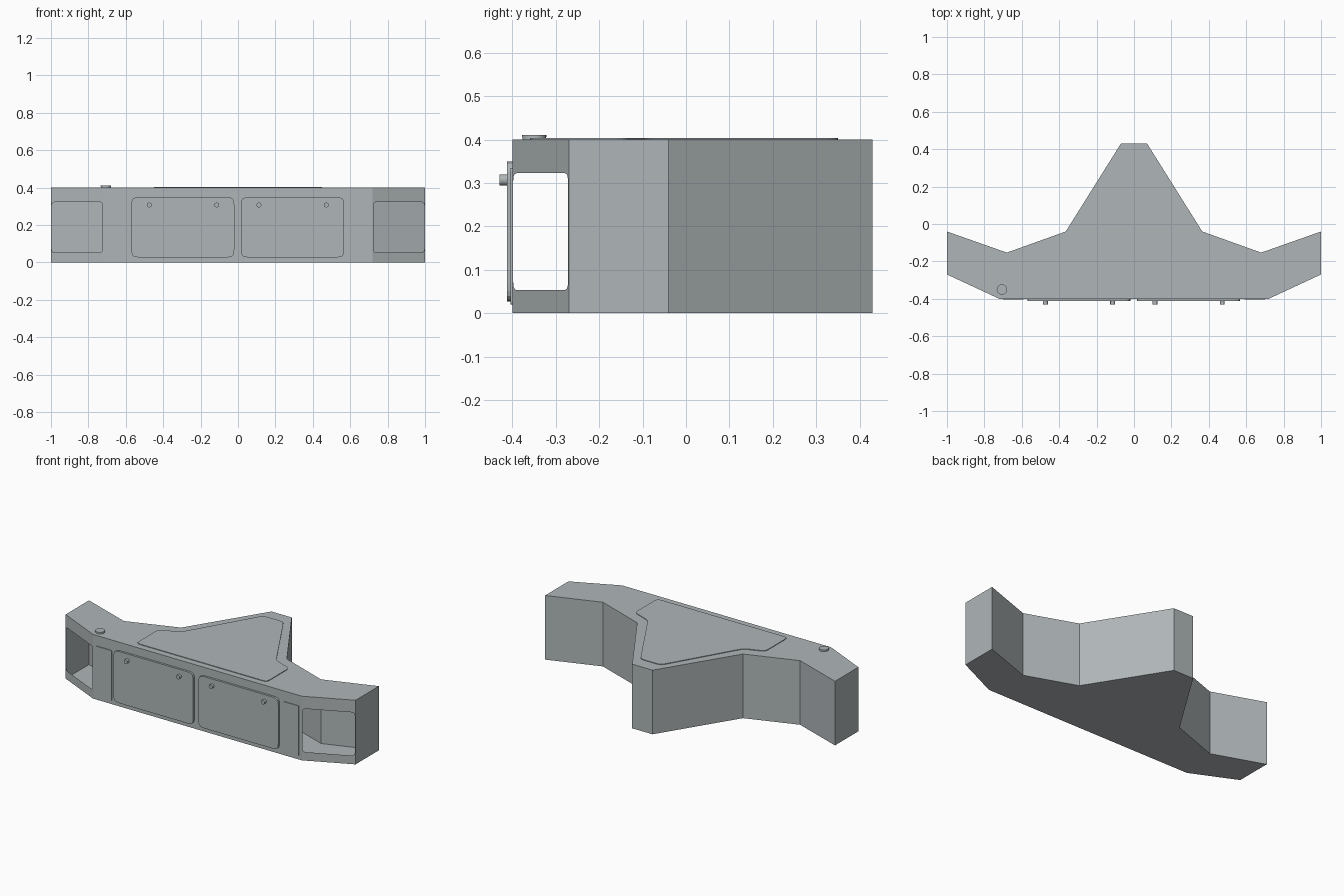
import bpy, bmesh, math
from mathutils import Vector

if "Cube" in bpy.data.objects:
    bpy.data.objects.remove(bpy.data.objects["Cube"])

H = 0.40
GREY = bpy.data.materials.new("slate_grey")
GREY.diffuse_color = (0.43, 0.47, 0.48, 1)
GREY.use_nodes = True
GREY.node_tree.nodes["Principled BSDF"].inputs["Base Color"].default_value = GREY.diffuse_color


def make_object(name, bm):
    bmesh.ops.remove_doubles(bm, verts=bm.verts[:], dist=1e-5)
    bmesh.ops.recalc_face_normals(bm, faces=bm.faces[:])
    me = bpy.data.meshes.new(name)
    bm.to_mesh(me)
    bm.free()
    me.materials.append(GREY)
    ob = bpy.data.objects.new(name, me)
    bpy.context.collection.objects.link(ob)
    return ob


def rounded(points, r, steps=5):
    """Round the corners of a 2D polygon with quadratic arcs."""
    out = []
    n = len(points)
    for i in range(n):
        p = Vector(points[i])
        a = p + (Vector(points[i - 1]) - p).normalized() * r
        b = p + (Vector(points[(i + 1) % n]) - p).normalized() * r
        for k in range(steps + 1):
            t = k / steps
            w = 2 * t * (1 - t) * 1.17   # weighted towards a circular arc
            q = (a * (1 - t) ** 2 + b * t ** 2) * ((1 - w) / (1 - 2 * t * (1 - t))) + p * w
            out.append(q)
    return out


def plate(name, outline, to3d, offset):
    """Extrude a 2D outline placed in space by to3d."""
    bm = bmesh.new()
    f = bm.faces.new([bm.verts.new(to3d(p)) for p in outline])
    ext = bmesh.ops.extrude_face_region(bm, geom=[f], use_keep_orig=True)
    vs = [g for g in ext["geom"] if isinstance(g, bmesh.types.BMVert)]
    bmesh.ops.translate(bm, verts=vs, vec=offset)
    return make_object(name, bm)


def rect(x0, x1, z0, z1):
    return [(x0, z0), (x1, z0), (x1, z1), (x0, z1)]


def disc(name, loc, r, depth, rot=(0, 0, 0), sides=24):
    bpy.ops.mesh.primitive_cylinder_add(vertices=sides, radius=r, depth=depth,
                                        location=loc, rotation=rot)
    ob = bpy.context.object
    ob.name = name
    ob.data.materials.append(GREY)
    bpy.ops.object.shade_smooth_by_angle(angle=math.radians(30))
    return ob


# Hollow thin-walled tank body with rounded openings in the angled front faces
half = [(0.72, -0.40), (1.0, -0.27), (1.0, -0.04), (0.68, -0.153),
        (0.365, -0.04), (0.07, 0.43)]
outline = half + [(-x, y) for x, y in reversed(half)]
bm = bmesh.new()
low = [bm.verts.new((x, y, 0)) for x, y in outline]
top = [bm.verts.new((x, y, H)) for x, y in outline]
bm.faces.new(low)
bm.faces.new(top)
n = len(outline)
for i in range(n):
    j = (i + 1) % n
    wall = [low[i], low[j], top[j], top[i]]
    if i not in (0, n - 2):
        bm.faces.new(wall)
        continue
    a, b = Vector((*outline[i], 0)), Vector((*outline[j], 0))
    d = (b - a).normalized()
    length = (b - a).length
    loop = [bm.verts.new(a + d * p.x + Vector((0, 0, p.y)))
            for p in rounded(rect(0.004, length - 0.004, 0.053, 0.323), 0.024)]
    edges = []
    for ring in (wall, loop):
        for k in range(len(ring)):
            pair = (ring[k - 1], ring[k])
            edges.append(bm.edges.get(pair) or bm.edges.new(pair))
    bmesh.ops.triangle_fill(bm, use_beauty=True, use_dissolve=False, edges=edges)
make_object("body_shell", bm)

# Thin raised panel on the top
panel = [(0.45, -0.36), (0.45, -0.14), (0.33, -0.095), (0.07, 0.35)]
panel += [(-x, y) for x, y in reversed(panel)]
plate("top_panel", rounded(panel, 0.03), lambda p: (p[0], p[1], H), (0, 0, 0.004))


def on_front(p):
    return (p[0], -0.40, p[1])


# Front doors with round latches, and slim panels beside them
for side, x0, x1, latches in (("left", -0.57, -0.02, (-0.474, -0.114)),
                              ("right", 0.016, 0.567, (0.112, 0.472))):
    plate(side + "_door", rounded(rect(x0, x1, 0.027, 0.349), 0.04),
          on_front, (0, -0.013, 0))
    for x in latches:
        disc(side + "_door_latch", (x, -0.421, 0.307), 0.013, 0.018,
             (math.pi / 2, 0, 0))
    s = -1 if side == "left" else 1
    xs = sorted((s * 0.59, s * 0.70))
    plate(side + "_slim_panel", rounded(rect(xs[0], xs[1], 0.02, 0.335), 0.008),
          on_front, (0, -0.004, 0))

# Filler cap on the top
disc("filler_neck", (-0.706, -0.35, H + 0.003), 0.027, 0.006)
disc("filler_cap", (-0.706, -0.35, H + 0.008), 0.028, 0.005)
